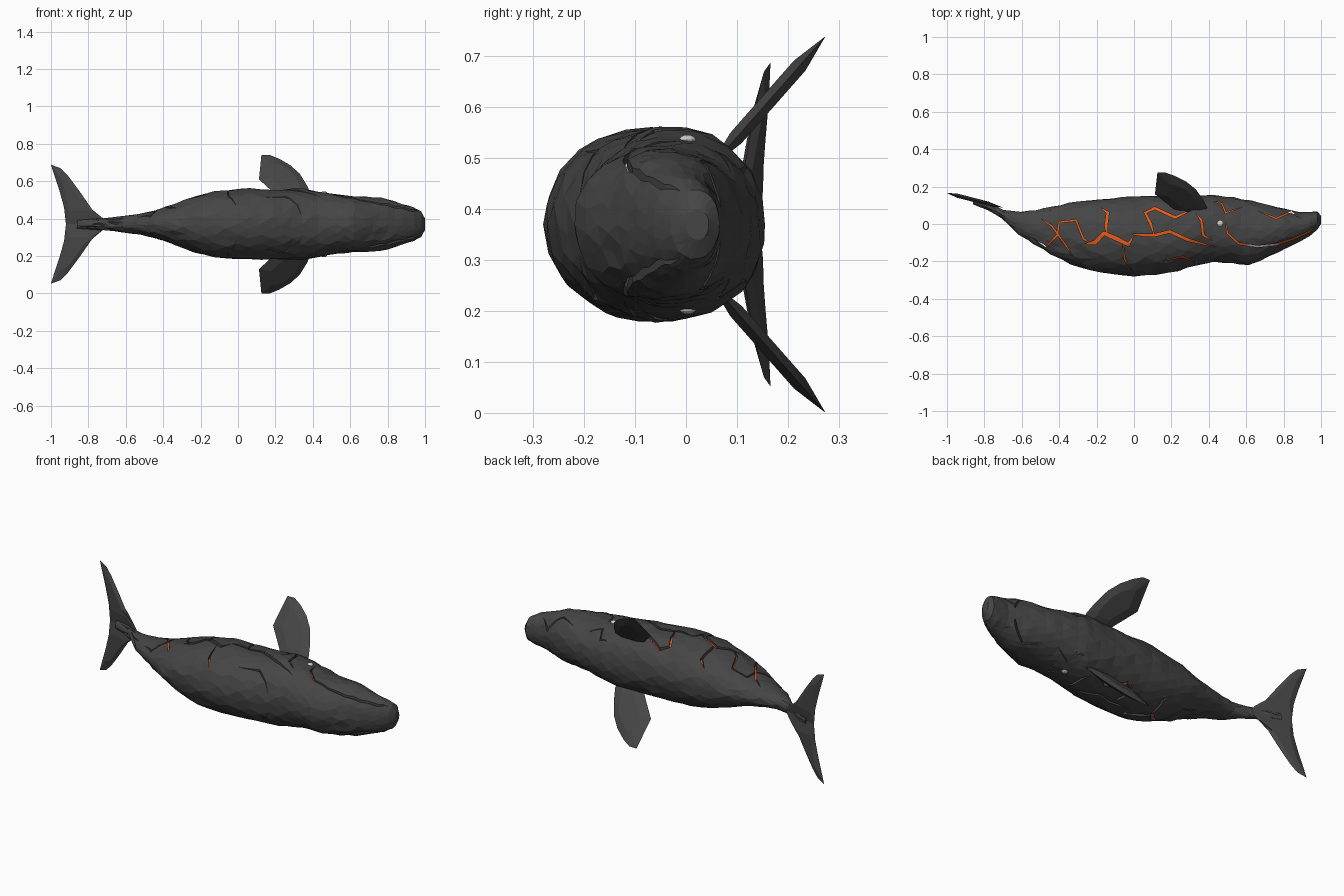
import bpy, bmesh, math, random
from mathutils import Vector

if "Cube" in bpy.data.objects:
    bpy.data.objects.remove(bpy.data.objects["Cube"])

ZC = 0.37  # mid-plane height: the whale lies on its side


def material(name, rgb):
    m = bpy.data.materials.new(name)
    m.diffuse_color = (*rgb, 1)
    m.use_nodes = True
    m.node_tree.nodes["Principled BSDF"].inputs["Base Color"].default_value = m.diffuse_color
    return m


ROCK = material("charcoal rock", (0.06, 0.06, 0.06))
LAVA = material("lava orange", (0.8, 0.1, 0.008))
PALE = material("pale bone", (0.65, 0.6, 0.57))


def finish(bm, name, *mats):
    bmesh.ops.recalc_face_normals(bm, faces=bm.faces)
    me = bpy.data.meshes.new(name)
    bm.to_mesh(me)
    bm.free()
    ob = bpy.data.objects.new(name, me)
    bpy.context.collection.objects.link(ob)
    for m in mats:
        me.materials.append(m)
    return ob


# Body stations: x, lower y, upper y, half width
STATIONS = [
    (-0.86, 0.105, 0.14, 0.022), (-0.78, 0.075, 0.115, 0.028), (-0.70, 0.03, 0.075, 0.033),
    (-0.61, -0.06, 0.065, 0.045), (-0.53, -0.11, 0.075, 0.055), (-0.44, -0.165, 0.092, 0.075),
    (-0.34, -0.215, 0.112, 0.112), (-0.23, -0.25, 0.13, 0.15), (-0.12, -0.268, 0.14, 0.18),
    (0.0, -0.278, 0.148, 0.19), (0.12, -0.27, 0.15, 0.19), (0.24, -0.25, 0.152, 0.187),
    (0.34, -0.218, 0.157, 0.192), (0.43, -0.205, 0.155, 0.178), (0.53, -0.21, 0.143, 0.16),
    (0.62, -0.22, 0.127, 0.15), (0.72, -0.172, 0.105, 0.147), (0.80, -0.135, 0.08, 0.135),
    (0.88, -0.098, 0.064, 0.108), (0.94, -0.065, 0.066, 0.09), (0.98, -0.03, 0.066, 0.068),
    (1.0, 0.0, 0.045, 0.03)]


def body_mesh(shrink, sides=22):
    random.seed(4)
    rows = []
    for a, b in zip(STATIONS, STATIONS[1:]):
        rows += [a, tuple((p + q) / 2 for p, q in zip(a, b))]
    rows.append(STATIONS[-1])
    bm = bmesh.new()
    rings = []
    for x, lo, hi, w in rows:
        ry = (hi - lo) / 2
        k = 1 - min(shrink / min(ry, w), 0.45)
        ring = []
        for i in range(sides):
            t = math.tau * (i + (len(rings) % 2) * 0.35) / sides
            c, s = math.cos(t), math.sin(t)
            j = 1 + random.uniform(-0.025, 0.018)
            dx = random.uniform(-0.008, 0.008) if abs(x) < 0.85 else 0
            c = math.copysign(abs(c) ** 0.95, c)
            s = math.copysign(abs(s) ** 0.95, s)
            px = x + dx - (shrink if x > 0.97 else 0)
            ring.append(bm.verts.new((px, (lo + hi) / 2 + ry * c * k * j, ZC + w * s * k * j)))
        rings.append(ring)
    for a, b in zip(rings, rings[1:]):
        for i in range(sides):
            bm.faces.new((a[i], a[i - 1], b[i - 1], b[i]))
    bm.faces.new(rings[0])
    bm.faces.new(rings[-1])
    bmesh.ops.triangulate(bm, faces=bm.faces)
    return bm


body = finish(body_mesh(0), "body", ROCK)

# Glowing core below the shell, pale where the mouth opens
bm = body_mesh(0.016)
for f in bm.faces:
    c = f.calc_center_median()
    f.material_index = int(0.6 < c.x < 0.78 and -0.16 < c.y < -0.06)
core = finish(bm, "lava_core", LAVA, PALE)


# Cracks: tapered zigzag prisms cut through the shell (width, then x, y points)
CRACKS = [
    (.009, [(-.55, -.07), (-.47, -.12), (-.41, -.06), (-.4, .01), (-.31, .02), (-.27, -.08), (-.22, -.11)]),
    (.022, [(-.27, -.11), (-.21, -.10), (-.16, -.05), (-.09, -.08), (-.03, -.11), (.0, -.06)]),
    (.015, [(-.18, .09), (-.14, .06), (-.15, -.01), (-.14, -.075)]),
    (.015, [(-.01, -.055), (.06, -.06), (.11, -.06), (.19, -.04), (.29, -.085), (.44, -.125)]),
    (.014, [(.11, -.07), (.09, .0), (.06, .06), (.11, .085), (.22, .035), (.34, .09)]),
    (.008, [(-.06, -.09), (-.05, -.19), (-.01, -.25)]),
    (.012, [(.33, .06), (.36, .02), (.37, -.06), (.42, -.09)]),
    (.009, [(.14, -.2), (.26, -.175), (.34, -.21)]),
    (.008, [(.42, .12), (.47, .11), (.49, .06), (.58, .09)]),
    (.008, [(.66, .07), (.76, .03), (.84, .065), (.89, .03)]),
    (.008, [(-.5, .03), (-.44, -.01), (-.36, -.12), (-.33, -.17)]),
    # mouth line
    (.009, [(.49, .01), (.5, -.05), (.56, -.105), (.66, -.12), (.76, -.11), (.85, -.08), (.93, -.045), (.97, -.01)]),
]


def crack_cutter(width, pts):
    pts = [Vector((x, y, 0)) for x, y in pts]
    left, right = [], []
    for p, q, r in zip(pts, pts[1:], pts[2:]):
        d = (q - p).normalized() + (r - q).normalized()
        n = Vector((-d.y, d.x, 0)).normalized() * width / 2
        left.append(q + n)
        right.append(q - n)
    bm = bmesh.new()
    f = bm.faces.new([bm.verts.new(v) for v in [pts[0]] + right + [pts[-1]] + left[::-1]])
    ext = bmesh.ops.extrude_face_region(bm, geom=[f])["geom"]
    bmesh.ops.translate(bm, vec=(0, 0, 0.8), verts=[e for e in ext if isinstance(e, bmesh.types.BMVert)])
    ob = finish(bm, "crack_cutter", ROCK)
    ob.hide_render = True
    return ob


cutters = [crack_cutter(w, p) for w, p in CRACKS]
for c in cutters:
    mod = body.modifiers.new("crack", 'BOOLEAN')
    mod.operation = 'DIFFERENCE'
    mod.solver = 'EXACT'
    mod.object = c
bpy.context.view_layer.update()
baked = bpy.data.meshes.new_from_object(body.evaluated_get(bpy.context.evaluated_depsgraph_get()))
body.modifiers.clear()
body.data = baked
for c in cutters:
    bpy.data.objects.remove(c)


# Fins: thin-edged blades with a thicker middle, lying on y = f(x, z)
def blade(name, outline, height, normal, thick, side):
    pts = [Vector((x, height(x, z), z)) for x, z in outline]
    mid = sum(pts, Vector()) / len(pts)
    n = Vector(normal).normalized() * thick / 2
    bm = bmesh.new()

    def put(v):
        return bm.verts.new((v.x, v.y, ZC + side * v.z))

    rim = [put(p) for p in pts]
    for sgn in (1, -1):
        inner = [put(mid.lerp(p, 0.55) + n * sgn) for p in pts]
        for i in range(len(pts)):
            bm.faces.new((rim[i - 1], rim[i], inner[i], inner[i - 1]))
        bm.faces.new(inner)
    return finish(bm, name, ROCK)


FLIPPER = [(.39, .11), (.39, .16), (.37, .205), (.33, .27), (.28, .315), (.22, .35),
           (.17, .37), (.125, .37), (.112, .24), (.2, .16), (.25, .11)]
FLUKE = [(-.70, 0), (-.72, .03), (-.77, .065), (-.85, .18), (-.91, .26), (-.95, .30), (-1.0, .318),
         (-.985, .27), (-.955, .18), (-.93, .09), (-.92, 0)]
for side, label in ((1, "left"), (-1, "right")):
    blade("flipper_" + label, FLIPPER, lambda x, z: 0.085 + (z - 0.155) * 0.88,
          (0, 1, -0.88), 0.03, side)
    blade("fluke_" + label, FLUKE, lambda x, z: 0.166 - (x + 1) * 0.26,
          (0.26, 1, 0), 0.022, side)
    # Eye
    bm = bmesh.new()
    bmesh.ops.create_uvsphere(bm, u_segments=12, v_segments=8, radius=0.017)
    bmesh.ops.scale(bm, vec=(1, 1, 0.6), verts=bm.verts)
    bmesh.ops.translate(bm, vec=(0.46, 0.003, ZC + side * 0.166), verts=bm.verts)
    finish(bm, "eye_" + label, PALE)
